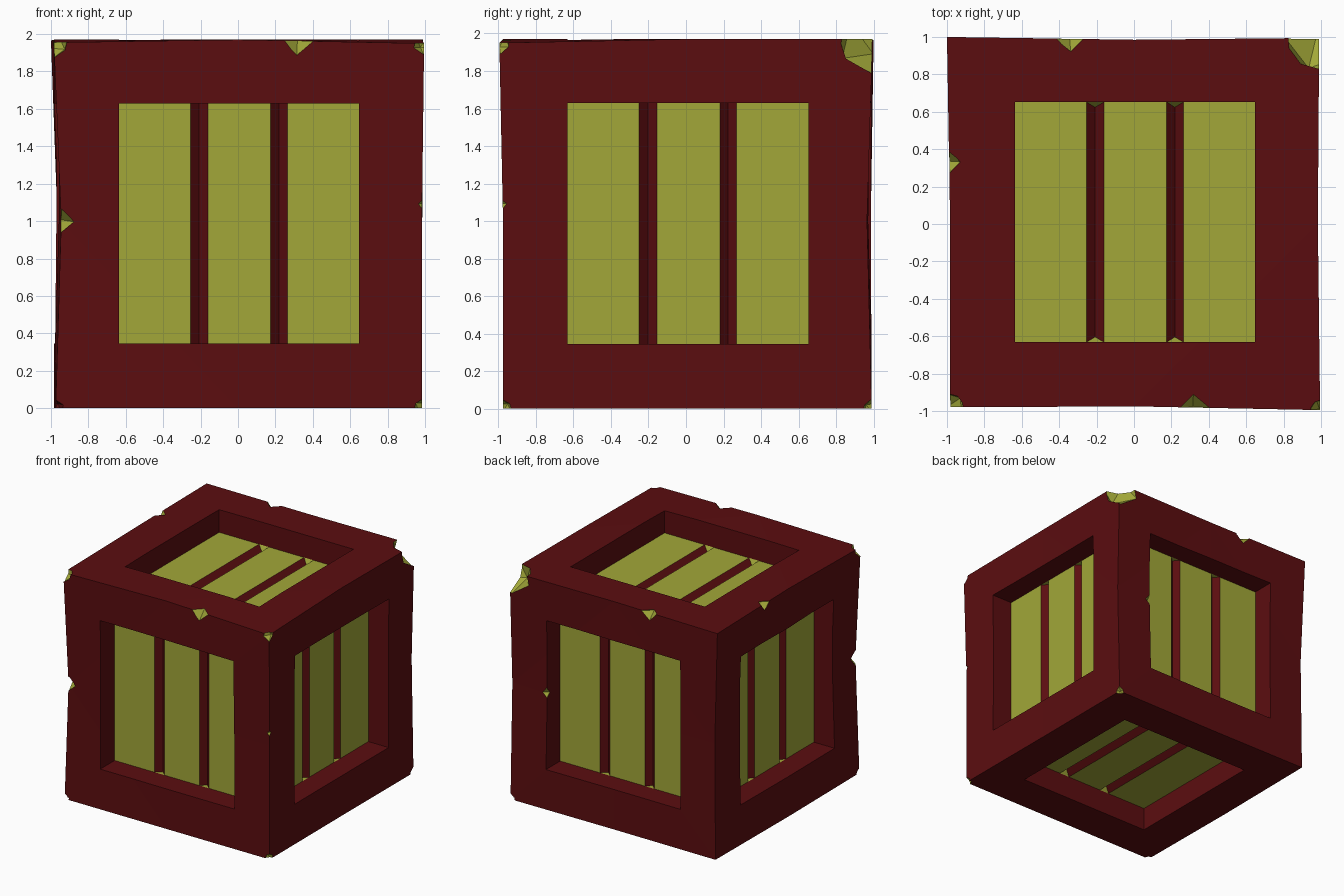
import bpy, bmesh
from mathutils import Vector, Matrix

if "Cube" in bpy.data.objects:
    bpy.data.objects.remove(bpy.data.objects["Cube"])

def material(name, rgb):
    m = bpy.data.materials.new(name)
    m.diffuse_color = (*rgb, 1)
    m.use_nodes = True
    m.node_tree.nodes["Principled BSDF"].inputs["Base Color"].default_value = m.diffuse_color
    return m

MATS = [material("dark_red", (0.105, 0.004, 0.005)),
        material("olive_yellow", (0.36, 0.39, 0.04))]
RED, YELLOW = 0, 1

def make_object(name, bm):
    bmesh.ops.recalc_face_normals(bm, faces=bm.faces[:])
    mesh = bpy.data.meshes.new(name)
    bm.to_mesh(mesh)
    bm.free()
    for m in MATS:
        mesh.materials.append(m)
    ob = bpy.data.objects.new(name, mesh)
    bpy.context.collection.objects.link(ob)
    return ob

# Slightly warped outer block: corners and edge middles keyed by sign
WARP = {
    (-1, -1, 1): (-0.985, -0.98, 1.955), (1, -1, 1): (0.995, -0.995, 1.95),
    (1, 1, 1): (0.99, 0.995, 1.97), (-1, 1, 1): (-1.0, 1.0, 1.965),
    (-1, -1, -1): (-0.975, -0.975, 0), (1, -1, -1): (0.985, -0.975, 0),
    (1, 1, -1): (0.985, 0.99, 0), (-1, 1, -1): (-0.975, 0.99, 0),
    (-1, -1, 0): (-0.945, -0.965, 1.0), (1, 1, 0): (0.985, 0.965, 1.0),
    (-1, 1, 0): (-0.965, 0.985, 1.0),
}
bm = bmesh.new()
bmesh.ops.create_cube(bm, size=2)
bmesh.ops.subdivide_edges(bm, edges=bm.edges[:], cuts=1, use_grid_fill=True)
for v in bm.verts:
    key = tuple(round(c) for c in v.co)
    x, y, z = key
    v.co = WARP.get(key, (x * 0.983, y * 0.98 + 0.005, 0.985 + z * 0.985))
bmesh.ops.triangulate(bm, faces=bm.faces[:])
crate = make_object("crate", bm)

# Recess cutters: plank floor with V grooves, one per side
CENTRE = Vector((0.005, 0.01, 0.9875))
HALF, FLOOR, OUT, GROOVE = 0.642, 0.785, 1.15, 0.045
U = [-HALF, -0.26, -0.213, -0.165, 0.17, 0.213, 0.26, HALF]
VALLEYS = (2, 5)

def add_recess(bm, u_axis, v_axis, slope):
    u_axis, v_axis = Vector(u_axis), Vector(v_axis)
    n_axis = u_axis.cross(v_axis)
    ends = []
    for s in (-1, 1):
        row = []
        for i, u in enumerate(U):
            valley = i in VALLEYS
            v = s * (HALF - (slope if valley else 0))
            n = FLOOR - (GROOVE if valley else 0)
            row.append(bm.verts.new(CENTRE + u_axis * u + v_axis * v + n_axis * n))
        for u in (HALF, -HALF):
            row.append(bm.verts.new(CENTRE + u_axis * u + v_axis * s * HALF + n_axis * OUT))
        bm.faces.new([p for i, p in enumerate(row) if i not in VALLEYS])
        for i in VALLEYS:
            bm.faces.new(row[i - 1:i + 2]).material_index = YELLOW
        ends.append(row)
    a, b = ends
    for i in range(len(a)):
        j = (i + 1) % len(a)
        f = bm.faces.new((a[i], a[j], b[j], b[i]))
        f.material_index = YELLOW if i in (0, 3, 6) else RED

X, Y, Z = (1, 0, 0), (0, 1, 0), (0, 0, 1)
NX, NY = (-1, 0, 0), (0, -1, 0)
bm = bmesh.new()
for u, v in ((X, Z), (Y, Z), (NX, Z), (NY, Z)):
    add_recess(bm, u, v, 0.0)
for u in (X, NX):
    add_recess(bm, u, Y, 0.028)
recess_cutter = make_object("recess_cutter", bm)

# Chips knocked out of corners and edges: position, size, colour, rounder shape
CHIPS = [
    ((0.99, 0.995, 1.97), 0.20, YELLOW, True),
    ((-0.985, -0.98, 1.955), 0.085, YELLOW, True),
    ((0.995, -0.995, 1.95), 0.06, YELLOW, True),
    ((0.985, -0.975, 0), 0.05, YELLOW, True),
    ((0.985, 0.99, 0), 0.05, YELLOW, True),
    ((-0.975, -0.975, 0), 0.045, RED, True),
    ((0.32, -0.985, 1.968), 0.085, YELLOW, False),
    ((-0.34, 0.99, 1.968), 0.075, YELLOW, False),
    ((-0.985, 0.33, 1.968), 0.06, YELLOW, False),
    ((-0.945, -0.965, 1.0), 0.07, YELLOW, False),
    ((0.99, -0.985, 1.09), 0.035, YELLOW, False),
    ((0.65, 0.985, 1.0), 0.055, YELLOW, False),
]
bm = bmesh.new()
for pos, size, colour, rounder in CHIPS:
    move = Matrix.Translation(pos) @ Matrix.Rotation(0.12, 4, (1, 0.6, 0.3))
    old = set(bm.faces)
    if rounder:
        bmesh.ops.create_icosphere(bm, subdivisions=1, radius=size, matrix=move)
    else:
        bmesh.ops.create_uvsphere(bm, u_segments=4, v_segments=2, radius=size, matrix=move)
    for f in bm.faces:
        if f not in old:
            f.material_index = colour
chip_cutter = make_object("chip_cutter", bm)

# Cut, bake and tidy up
for cutter in (recess_cutter, chip_cutter):
    cutter.hide_render = True
    mod = crate.modifiers.new(cutter.name, 'BOOLEAN')
    mod.operation = 'DIFFERENCE'
    mod.solver = 'EXACT'
    mod.object = cutter
bpy.context.view_layer.update()
baked = bpy.data.meshes.new_from_object(
    crate.evaluated_get(bpy.context.evaluated_depsgraph_get()))
crate.modifiers.clear()
crate.data = baked
for cutter in (recess_cutter, chip_cutter):
    bpy.data.objects.remove(cutter)
